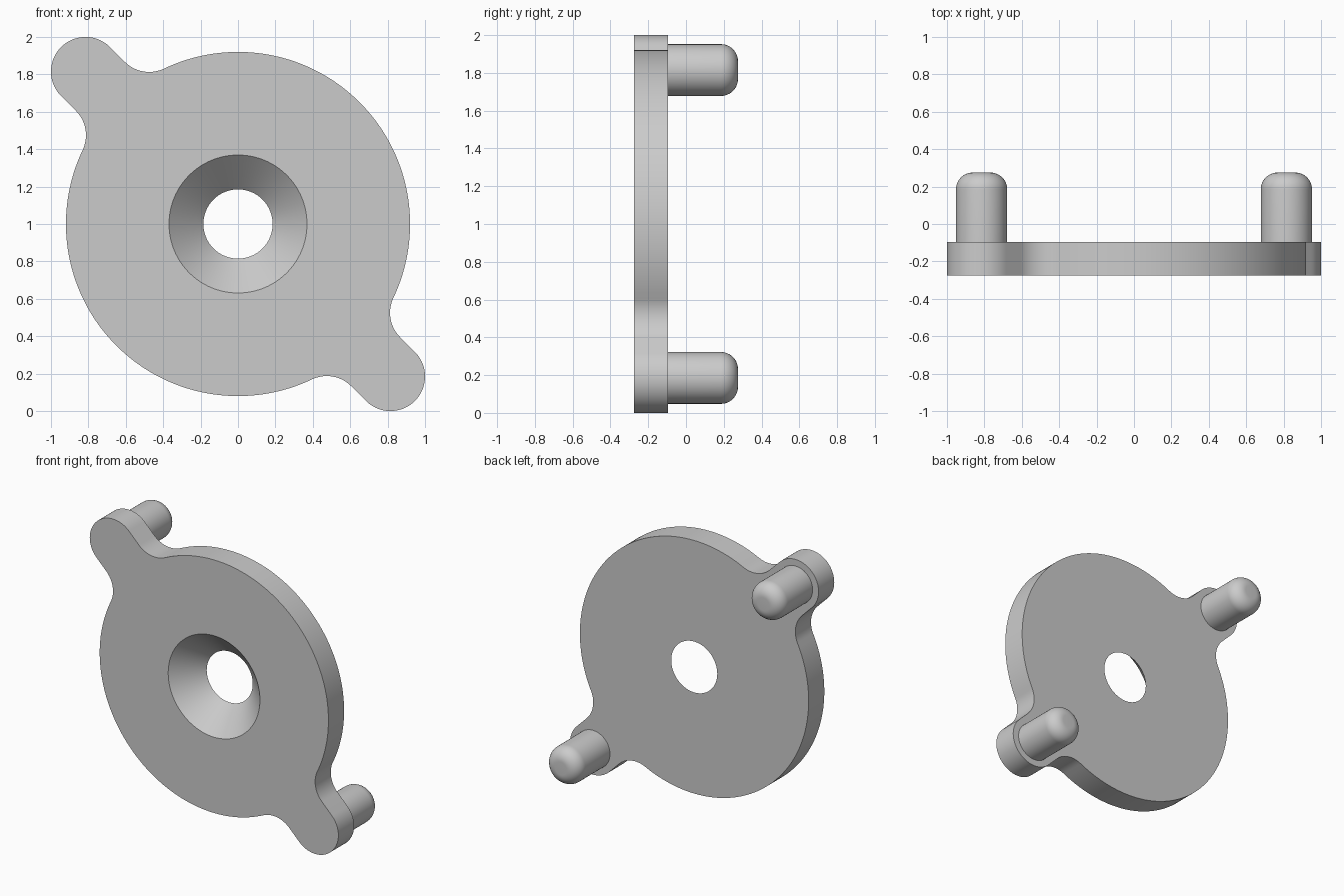
import bpy
import bmesh
from math import atan2, cos, sin, pi, radians, sqrt

if "Cube" in bpy.data.objects:
    bpy.data.objects.remove(bpy.data.objects["Cube"])

FRONT, BACK, PIN_END = -0.275, -0.095, 0.275
DISC_R, LUG_R, FILLET_R, PIN_R, PIN_ROUND = 0.92, 0.185, 0.185, 0.137, 0.09
LUG_OFFSET = 0.815            # lug centre, sideways and up from the hub
HOLE_FRONT, HOLE_BACK = 0.369, 0.185

grey = bpy.data.materials.new("plain grey")
grey.use_nodes = True
grey.diffuse_color = (0.6, 0.6, 0.6, 1)
grey.node_tree.nodes["Principled BSDF"].inputs["Base Color"].default_value = (0.6, 0.6, 0.6, 1)


def arc(cu, cv, r, start, end, steps):
    angles = [start + (end - start) * i / steps for i in range(steps + 1)]
    return [(cu + r * cos(a), cv + r * sin(a)) for a in angles]


def finish(bm, name):
    bmesh.ops.remove_doubles(bm, verts=bm.verts, dist=1e-5)
    bmesh.ops.recalc_face_normals(bm, faces=bm.faces)
    mesh = bpy.data.meshes.new(name)
    bm.to_mesh(mesh)
    bm.free()
    mesh.materials.append(grey)
    obj = bpy.data.objects.new(name, mesh)
    bpy.context.collection.objects.link(obj)
    bpy.ops.object.select_all(action='DESELECT')
    obj.select_set(True)
    bpy.context.view_layer.objects.active = obj
    bpy.ops.object.shade_smooth_by_angle(angle=radians(30))
    return obj


# Half outline along the lug axis: fillet, lug end, fillet, disc rim
fv = LUG_R + FILLET_R
fu = sqrt((DISC_R + FILLET_R) ** 2 - fv ** 2)
tilt = atan2(fv, fu)
half = (arc(fu, fv, FILLET_R, pi + tilt, 1.5 * pi, 16)
        + arc(LUG_OFFSET * sqrt(2), 0, LUG_R, pi / 2, -pi / 2, 36)
        + arc(fu, -fv, FILLET_R, pi / 2, pi - tilt, 16)
        + arc(0, 0, DISC_R, -tilt, tilt - pi, 72)[1:-1])
outline = half + [(-u, -v) for u, v in half]
outline = [((v - u) / sqrt(2), (u + v) / sqrt(2)) for u, v in outline]

# Plate with a countersunk centre hole
bm = bmesh.new()


def ring(points, y):
    verts = [bm.verts.new((x, y, z + 1)) for x, z in points]
    return verts, [bm.edges.new((verts[i - 1], verts[i])) for i in range(len(verts))]


layers = []
for y, hole_r in ((FRONT, HOLE_FRONT), (BACK, HOLE_BACK)):
    rim, rim_edges = ring(outline, y)
    hole, hole_edges = ring(arc(0, 0, hole_r, 0, 2 * pi, 96)[:-1], y)
    bmesh.ops.triangle_fill(bm, edges=rim_edges + hole_edges, use_beauty=True)
    layers.append((rim, hole))
for a, b in zip(*layers):
    for i in range(len(a)):
        bm.faces.new((a[i - 1], a[i], b[i], b[i - 1]))
finish(bm, "plate")

# Round-ended pins on the back of each lug
core = PIN_R - PIN_ROUND
profile = [(0, BACK - 0.01), (PIN_R, BACK - 0.01)]
profile += arc(core, PIN_END - PIN_ROUND, PIN_ROUND, 0, pi / 2, 12) + [(0, PIN_END)]
for name, side in (("upper_right_pin", -1), ("lower_left_pin", 1)):
    bm = bmesh.new()
    cx, cz = side * LUG_OFFSET, 1 - side * LUG_OFFSET
    verts = [bm.verts.new((cx + r, y, cz)) for r, y in profile]
    edges = [bm.edges.new(pair) for pair in zip(verts, verts[1:])]
    bmesh.ops.spin(bm, geom=verts + edges, cent=(cx, 0, cz), axis=(0, 1, 0),
                   angle=2 * pi, steps=48, use_merge=True)
    finish(bm, name)
